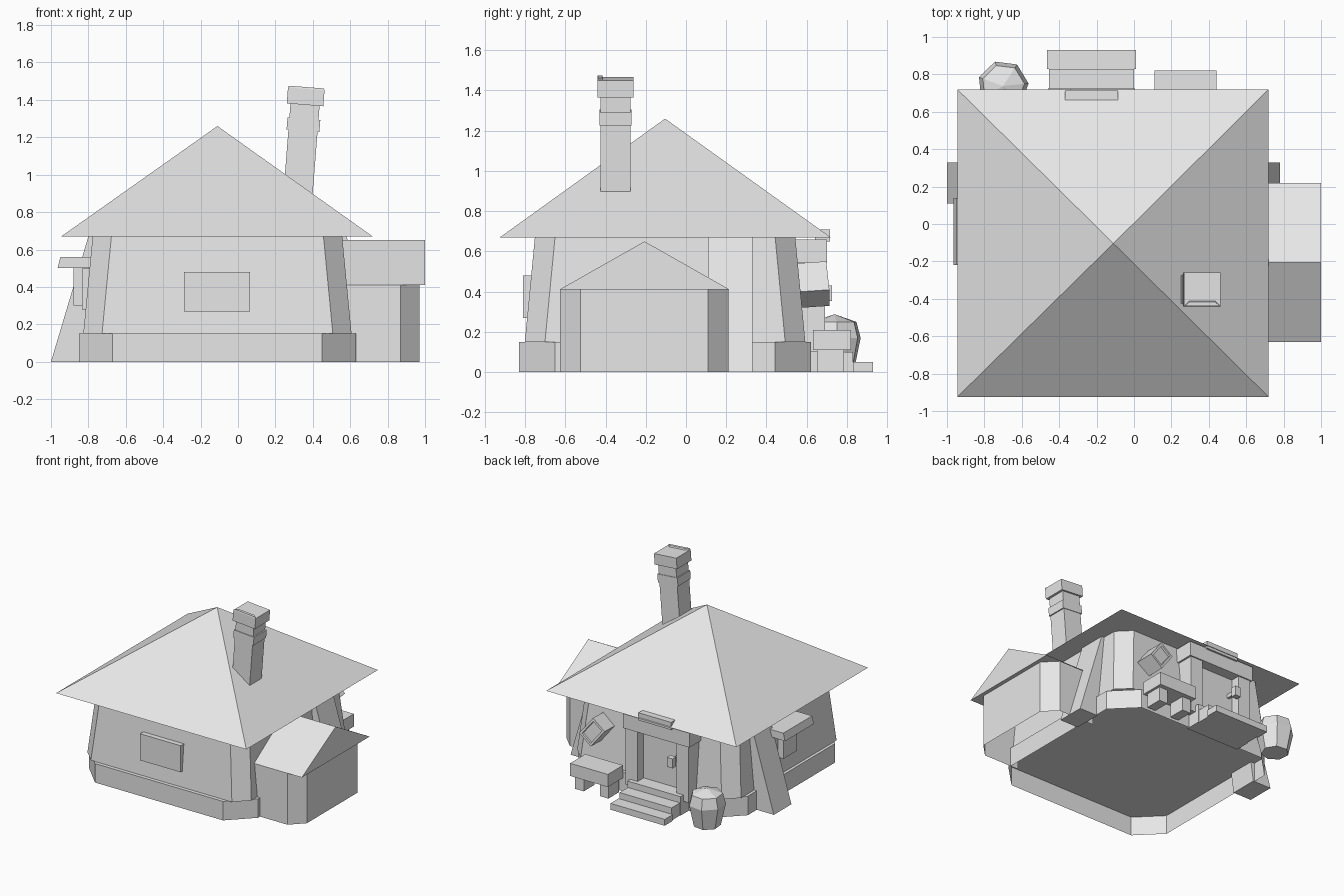
import bpy, bmesh, math
from mathutils import Matrix, Vector

if "Cube" in bpy.data.objects:
    bpy.data.objects.remove(bpy.data.objects["Cube"], do_unlink=True)

mat = bpy.data.materials.new("plain_grey")
mat.use_nodes = True
grey = (0.8, 0.8, 0.8, 1)
mat.diffuse_color = grey
mat.node_tree.nodes["Principled BSDF"].inputs["Base Color"].default_value = grey

CX, CY = -0.11, -0.104   # middle of the main house


def finish(name, bm):
    bmesh.ops.recalc_face_normals(bm, faces=bm.faces)
    mesh = bpy.data.meshes.new(name)
    bm.to_mesh(mesh)
    bm.free()
    mesh.materials.append(mat)
    obj = bpy.data.objects.new(name, mesh)
    bpy.context.collection.objects.link(obj)
    return obj


def loft(name, rings, cap_start=True, cap_end=True, closed=True):
    """Skin a list of point rings; caps optional."""
    bm = bmesh.new()
    loops = [[bm.verts.new(p) for p in ring] for ring in rings]
    n = len(loops[0])
    for a, b in zip(loops, loops[1:]):
        for i in range(n if closed else n - 1):
            j = (i + 1) % n
            bm.faces.new((a[i], a[j], b[j], b[i]))
    if cap_start:
        bm.faces.new(loops[0])
    if cap_end:
        bm.faces.new(loops[-1])
    return finish(name, bm)


def box(name, x, y, z):
    rings = [[(x[0], y[0], h), (x[1], y[0], h), (x[1], y[1], h), (x[0], y[1], h)] for h in z]
    return loft(name, rings)


def extrude_y(name, profile, y0, y1):
    return loft(name, [[(x, y, z) for x, z in profile] for y in (y0, y1)])


def extrude_x(name, profile, x0, x1):
    return loft(name, [[(x, y, z) for y, z in profile] for x in (x0, x1)])


def octagon(hx, hy, cut, z):
    """Rectangle with cut corners around the house centre."""
    quarter = [(hx, hy - cut), (hx - cut, hy)]
    pts = []
    for sx, sy in ((1, 1), (-1, 1), (-1, -1), (1, -1)):
        corner = quarter if sx * sy > 0 else quarter[::-1]
        pts += [(CX + sx * x, CY + sy * y, z) for x, y in corner]
    return pts


def inset_faces(obj, direction, thickness, depth):
    """Inset the face that looks along a direction."""
    bm = bmesh.new()
    bm.from_mesh(obj.data)
    face = max(bm.faces, key=lambda f: f.normal.dot(Vector(direction)))
    bmesh.ops.inset_individual(bm, faces=[face], thickness=thickness, depth=depth)
    bm.to_mesh(obj.data)
    bm.free()


# Main house: plinth, sloping walls, pyramid roof
loft("plinth", [octagon(0.74, 0.726, 0.18, 0), octagon(0.74, 0.726, 0.18, 0.15)], cap_start=False)
loft("house_walls", [octagon(0.717, 0.697, 0.1, 0.15), octagon(0.667, 0.647, 0.1, 0.67)],
     cap_start=False, cap_end=False)
bm = bmesh.new()
eave = [bm.verts.new((x, y, 0.67)) for x, y in
        ((-0.945, -0.925), (0.72, -0.925), (0.72, 0.72), (-0.945, 0.72))]
peak = bm.verts.new((CX, CY, 1.26))
bm.faces.new(eave)
for i in range(4):
    bm.faces.new((eave[i], eave[(i + 1) % 4], peak))
finish("main_roof", bm)

# Side buttresses, mirrored around the house centre
half = [(0.89, 0), (0.69, 0.67), (0.63, 0.67), (0.73, 0)]
for side, s in (("left", 1), ("right", -1)):
    extrude_y(side + "_buttress", [(CX + s * x, z) for x, z in half], 0.11, 0.33)

# Side annex with gable roof
plan = [(0.56, -0.625), (0.87, -0.625), (0.97, -0.525), (0.97, 0.11), (0.87, 0.21), (0.56, 0.21)]
loft("annex_walls", [[(x, y, z) for x, y in plan] for z in (0, 0.41)],
     cap_start=False, cap_end=False, closed=False)
extrude_x("annex_roof", [(-0.63, 0.41), (0.218, 0.41), (-0.206, 0.65)], 0.5, 1.0)

# Leaning chimney
lean = Matrix.Translation((0.325, -0.35, 0.95)) @ Matrix.Rotation(math.radians(4.5), 4, 'Y')
for name, hx, hy, z in (("chimney_shaft", 0.078, 0.075, (-0.25, 0.43)),
                        ("chimney_band", 0.088, 0.08, (0.285, 0.35)),
                        ("chimney_cap", 0.098, 0.09, (0.425, 0.51))):
    part = box(name, (-hx, hx), (-hy, hy), z)
    part.data.transform(lean)
    if name == "chimney_cap":
        inset_faces(part, (0, 0, 1), 0.04, 0)
        inset_faces(part, (0, 0, 1), 0.005, 0.01)

# Front window panel
extrude_x("front_window", [(-0.81, 0.27), (-0.81, 0.48), (-0.7, 0.48), (-0.7, 0.27)], -0.29, 0.065)

# Side window with awning
box("side_window_frame", (-0.835, -0.72), (-0.17, 0.09), (0.28, 0.5))
box("side_window", (-0.88, -0.72), (-0.13, 0.04), (0.3, 0.5))
extrude_y("side_awning", [(-0.965, 0.5), (-0.95, 0.56), (-0.7, 0.56), (-0.7, 0.505)], -0.22, 0.14)

# Back door with frame, handle and canopy
box("door", (-0.41, -0.05), (0.5, 0.615), (0.15, 0.56))
for side, x in (("left", (-0.06, 0.045)), ("right", (-0.505, -0.4))):
    box(side + "_door_post", x, (0.5, 0.69), (0.1, 0.55))
box("door_lintel", (-0.52, 0.06), (0.5, 0.7), (0.545, 0.66))
box("door_handle_stem", (-0.375, -0.355), (0.6, 0.69), (0.38, 0.41))
box("door_handle", (-0.39, -0.34), (0.68, 0.725), (0.355, 0.43))
box("door_canopy", (-0.37, -0.085), (0.64, 0.715), (0.65, 0.71))

# Back steps
for i, (x0, x1, y0, y1) in enumerate(((-0.465, 0.01, 0.83, 0.93),
                                      (-0.455, 0.0, 0.725, 0.83),
                                      (-0.46, 0.005, 0.6, 0.725))):
    box(f"step_{i + 1}", (x0, x1), (y0, y1), (0, 0.05 * (i + 1)))

# Crooked back window
tilted = box("crooked_window", (-0.065, 0.065), (-0.1, 0.08), (-0.09, 0.09))
inset_faces(tilted, (0, 1, 0), 0.025, 0)
inset_faces(tilted, (0, 1, 0), 0.003, -0.015)
tilted.data.transform(Matrix.Translation((0.335, 0.625, 0.435))
                      @ Matrix.Rotation(math.radians(-38), 4, 'Y')
                      @ Matrix.Rotation(math.radians(5), 4, 'X'))

# Bench
box("bench_seat", (0.11, 0.44), (0.63, 0.82), (0.11, 0.21))
for side, x in (("left", 0.345), ("right", 0.13)):
    box(side + "_bench_leg", (x, x + 0.075), (0.65, 0.785), (0, 0.11))

# Seven-sided barrel
rings = []
for r, z in ((0.1, 0), (0.137, 0.17), (0.115, 0.25), (0.004, 0.287)):
    angles = [math.radians(5.7) + i * math.tau / 7 for i in range(7)]
    rings.append([(-0.7 + r * math.cos(a), 0.738 + r * math.sin(a), z) for a in angles])
loft("barrel", rings)
